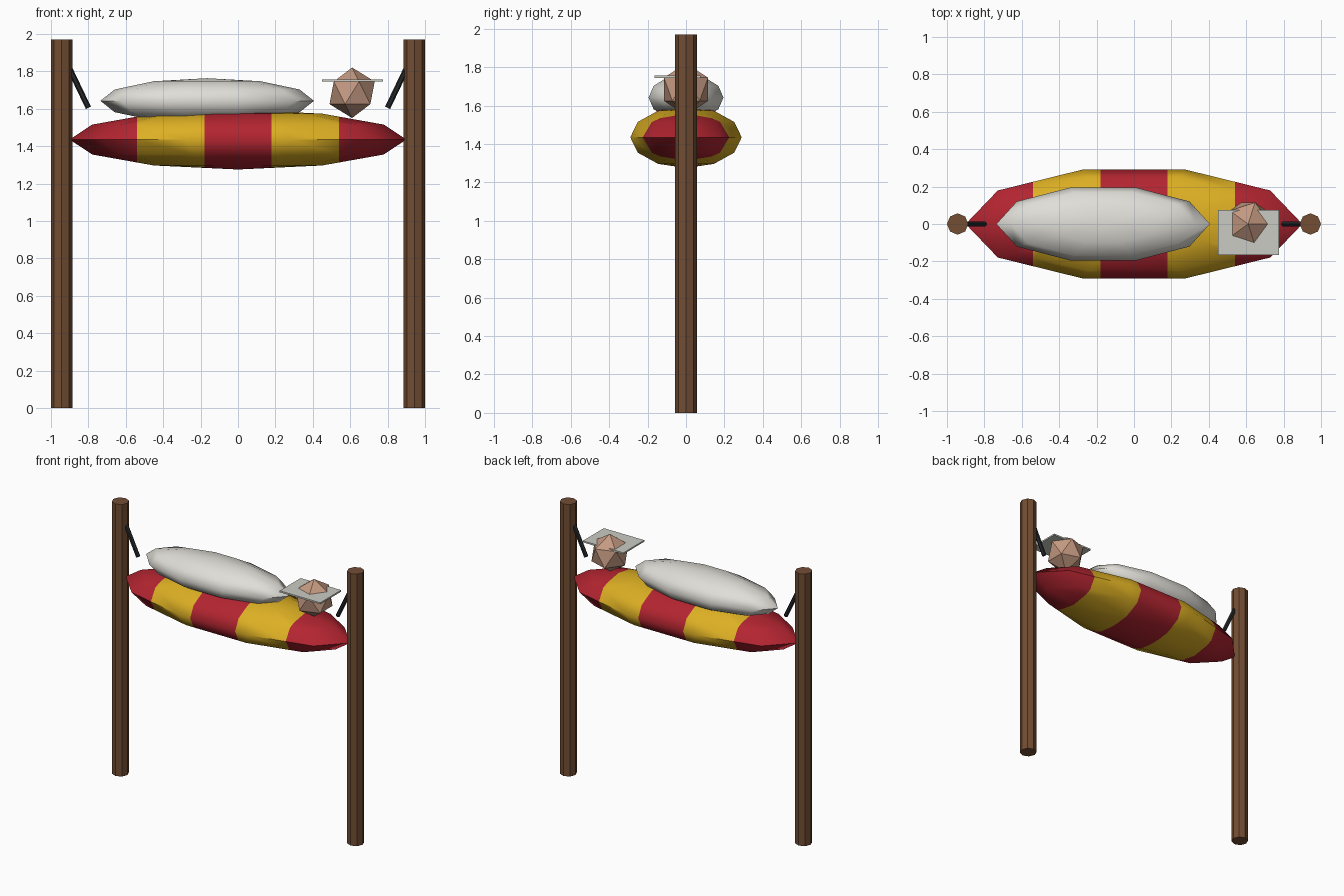
import bpy, bmesh
from math import radians
from mathutils import Vector, Matrix

cube = bpy.data.objects.get("Cube")
if cube:
    bpy.data.objects.remove(cube)


def material(name, rgb):
    m = bpy.data.materials.new(name)
    m.use_nodes = True
    m.diffuse_color = (*rgb, 1)
    bsdf = next(n for n in m.node_tree.nodes if n.type == 'BSDF_PRINCIPLED')
    bsdf.inputs["Base Color"].default_value = (*rgb, 1)
    bsdf.inputs["Roughness"].default_value = 0.9
    return m


wood = material("brown wood", (0.17, 0.075, 0.034))
red = material("red cloth", (0.45, 0.018, 0.03))
yellow = material("yellow cloth", (0.72, 0.43, 0.017))
white = material("off white blanket", (0.74, 0.73, 0.68))
paper = material("pale grey paper", (0.60, 0.60, 0.55))
skin = material("tan skin", (0.55, 0.32, 0.22))
rope = material("black rope", (0.018, 0.02, 0.023))


def finish(name, bm, mats, smooth=None):
    mesh = bpy.data.meshes.new(name)
    bm.to_mesh(mesh)
    bm.free()
    for m in mats:
        mesh.materials.append(m)
    ob = bpy.data.objects.new(name, mesh)
    bpy.context.collection.objects.link(ob)
    if smooth:
        bpy.ops.object.select_all(action='DESELECT')
        ob.select_set(True)
        bpy.context.view_layer.objects.active = ob
        bpy.ops.object.shade_smooth_by_angle(angle=radians(smooth))
    return ob


def rod(name, a, b, radius, sides, mat):
    a, b = Vector(a), Vector(b)
    axis = b - a
    turn = axis.to_track_quat('Z', 'Y').to_matrix().to_4x4()
    bm = bmesh.new()
    bmesh.ops.create_cone(bm, cap_ends=True, segments=sides, radius1=radius,
                          radius2=radius, depth=axis.length,
                          matrix=Matrix.Translation((a + b) / 2) @ turn)
    return finish(name, bm, [mat])


def ellipsoid(centre, size):
    # Ten segments, with one vertex column on the y axis
    bm = bmesh.new()
    place = Matrix.Translation(centre) @ Matrix.Diagonal((*size, 1))
    bmesh.ops.create_uvsphere(bm, u_segments=10, v_segments=6, radius=1,
                              matrix=place @ Matrix.Rotation(radians(90), 4, 'Z'))
    return bm


# Posts and ropes on both sides
for side, label in ((1, "left"), (-1, "right")):
    x = side * 0.943
    rod(label + "_post", (x, 0, 0), (x, 0, 1.97), 0.057, 8, wood)
    rod(label + "_rope", (side * 0.80, 0, 1.605), (side * 0.91, 0, 1.835),
        0.015, 6, rope)

# Hammock, cut into five equal cloth stripes
bm = ellipsoid((0, 0, 1.435), (0.9, 0.305, 0.16))
for x in (-0.54, -0.18, 0.18, 0.54):
    bmesh.ops.bisect_plane(bm, geom=bm.verts[:] + bm.edges[:] + bm.faces[:],
                           plane_co=(x, 0, 0), plane_no=(1, 0, 0), dist=1e-5)
for f in bm.faces:
    stripe = int((f.calc_center_median().x + 0.9) / 0.36)
    f.material_index = stripe % 2
finish("hammock", bm, [red, yellow], 60)

# Blanket-covered body
finish("blanket", ellipsoid((-0.165, 0, 1.642), (0.571, 0.205, 0.121)), [white], 60)

# Faceted head
bm = bmesh.new()
bmesh.ops.create_icosphere(bm, subdivisions=1, radius=0.135,
                           matrix=Matrix.Translation((0.61, 0, 1.685)))
finish("head", bm, [skin])

# Sheet of paper resting over the face
bm = bmesh.new()
bmesh.ops.create_cube(bm, size=1, matrix=Matrix.Translation((0.612, -0.045, 1.75))
                      @ Matrix.Diagonal((0.325, 0.24, 0.011, 1)))
finish("paper_sheet", bm, [paper])
